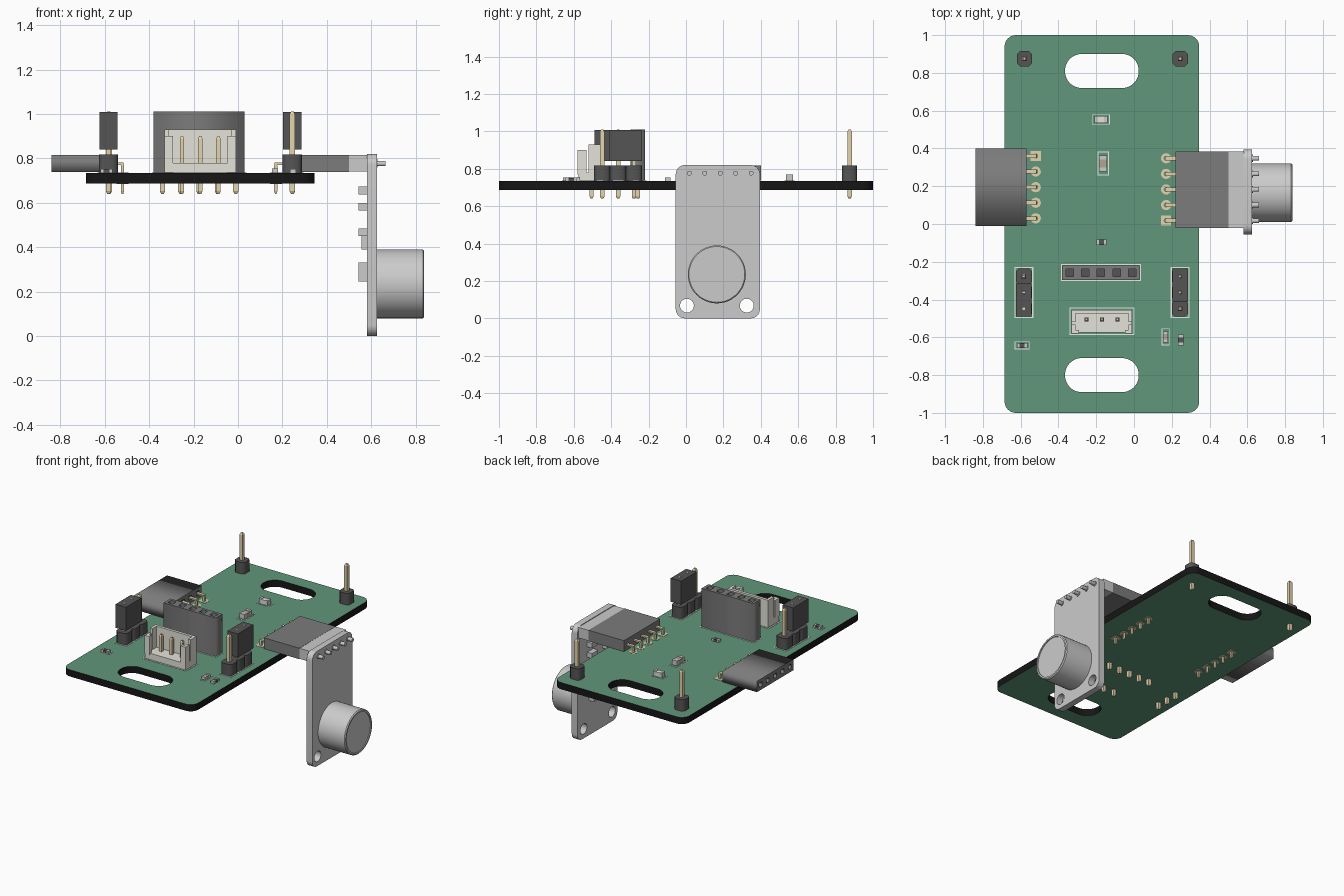
import bpy, bmesh, math
from mathutils import Matrix

if "Cube" in bpy.data.objects:
    bpy.data.objects.remove(bpy.data.objects["Cube"])

def mat(name, r, g, b):
    m = bpy.data.materials.new(name)
    m.diffuse_color = (r, g, b, 1)
    m.use_nodes = True
    m.node_tree.nodes["Principled BSDF"].inputs["Base Color"].default_value = m.diffuse_color
    return m

GREEN = mat("board_green", .12, .31, .20)
BLACK = mat("edge_black", .008, .008, .008)
DARK = mat("header_dark", .2, .2, .2)
JET = mat("jumper_dark", .09, .09, .09)
GOLD = mat("pin_gold", .78, .66, .42)
CREAM = mat("plug_cream", .78, .77, .70)
WHITE = mat("print_white", .8, .85, .8)
BROWN = mat("chip_brown", .45, .38, .30)
YZ = Matrix(((0, 0, 1, 0), (1, 0, 0, 0), (0, 1, 0, 0), (0, 0, 0, 1)))  # local x,y,z -> world y,z,x
BT = .735   # board top
BB = .687   # board bottom

def add(name, bm, m=None):
    me = bpy.data.meshes.new(name)
    bmesh.ops.recalc_face_normals(bm, faces=bm.faces)
    bm.to_mesh(me)
    bm.free()
    ob = bpy.data.objects.new(name, me)
    bpy.context.collection.objects.link(ob)
    if m:
        me.materials.append(m)
    return ob

def box(name, x0, x1, y0, y1, z0, z1, m=None):
    bm = bmesh.new()
    bmesh.ops.create_cube(bm, size=1, matrix=Matrix.Translation(((x0+x1)/2, (y0+y1)/2, (z0+z1)/2))
                          @ Matrix.Diagonal((x1-x0, y1-y0, z1-z0, 1)))
    return add(name, bm, m)

def rr(cx, cy, w, h, r=0, seg=8):
    """Rounded rectangle outline; seg=1 gives chamfered corners."""
    if r == 0:
        return [(cx+w/2*a, cy+h/2*b) for a, b in ((1, 1), (-1, 1), (-1, -1), (1, -1))]
    pts = []
    for q, (a, b) in enumerate(((1, 1), (-1, 1), (-1, -1), (1, -1))):
        for i in range(seg+1):
            t = math.pi/2*(q+i/seg)
            pts.append((cx+a*(w/2-r)+r*math.cos(t), cy+b*(h/2-r)+r*math.sin(t)))
    return pts

def plate(name, loops, w0, w1, m=None, M=None):
    """Outline with holes, filled and extruded from w0 to w1."""
    cu = bpy.data.curves.new(name, 'CURVE')
    cu.dimensions, cu.fill_mode, cu.extrude = '2D', 'BOTH', (w1-w0)/2
    for pts in loops:
        s = cu.splines.new('POLY')
        s.points.add(len(pts)-1)
        for p, (x, y) in zip(s.points, pts):
            p.co = (x, y, 0, 1)
        s.use_cyclic_u = True
    tmp = bpy.data.objects.new(name, cu)
    me = bpy.data.meshes.new_from_object(tmp)
    bpy.data.objects.remove(tmp)
    bm = bmesh.new()
    bm.from_mesh(me)
    bmesh.ops.remove_doubles(bm, verts=bm.verts, dist=1e-5)
    bmesh.ops.transform(bm, verts=bm.verts, matrix=(M or Matrix()) @ Matrix.Translation((0, 0, (w0+w1)/2)))
    return add(name, bm, m)

def pin(name, x, y, z0, z1, w=.024, M=None):
    """Square pin with tapered tips."""
    bm = bmesh.new()
    rings = []
    for z, s in ((z0, .5), (z0+.012, 1), (z1-.012, 1), (z1, .5)):
        rings.append([bm.verts.new((px, py, z)) for px, py in rr(x, y, w*s, w*s)])
    for a, b in zip(rings, rings[1:]):
        for i in range(4):
            bm.faces.new((a[i], a[(i+1) % 4], b[(i+1) % 4], b[i]))
    bm.faces.new(rings[0])
    bm.faces.new(rings[-1])
    bm.transform(M or Matrix())
    return add(name, bm, GOLD)

def outline(name, x, y, w, h, t=.006):
    plate(name, [rr(x, y, w, h), rr(x, y, w-2*t, h-2*t)], BT, BT+.002, WHITE)

# circuit board with two mounting slots, green faces and black edges
board = plate("board", [rr(-.17, 0, 1.03, 2, .06)] + [rr(-.17, y, .39, .18, .088, 12) for y in (.81, -.80)], BB, BT, GREEN)
board.data.materials.append(BLACK)
for f in board.data.polygons:
    f.material_index = 0 if abs(f.normal.z) > .9 else 1

# left and right five-way side sockets with bent pins
PITCH = .0825
left = [.03+PITCH*i for i in range(5)]
right = [.018+PITCH*i for i in range(5)]
plate("left_socket", [rr(.195, .777, .41, .078)] + [rr(y, .777, .03, .03) for y in left], -.84, -.57, DARK, YZ)
box("left_socket_floor", -.70, -.58, 0, .39, .75, .80, JET)
box("right_socket", .22, .50, -.022, .385, .738, .816, DARK)
for side, ys, px, ex, first in (("left", left, -.52, -.57, 4), ("right", right, .17, .22, 0)):
    for i, y in enumerate(ys):
        pin(side+"_leg", px, y, .64, .779, .014)
        box(side+"_bent_pin", min(px, ex)-.005, max(px, ex)+.005, y-.011, y+.011, .771, .781, GOLD)
        r = 0 if i == first else .027
        for z in (BT, BB-.002):
            plate(side+"_pad", [rr(px, y, .054, .054, r, 5), rr(px, y, .026, .026, .0125, 4)], z, z+.002, GOLD)

# upright five-way socket
xs = [-.34+PITCH*i for i in range(5)]
plate("upright_socket", [rr(-.175, -.257, .41, .077)] + [rr(x, -.257, .04, .04) for x in xs], BT, 1.01, DARK)
box("upright_socket_floor", -.37, .02, -.285, -.23, .75, .95, JET)
for x in xs:
    pin("upright_socket_leg", x, -.257, .64, .74)
outline("upright_socket_outline", -.175, -.257, .425, .092)

# jumper headers and single corner pins
def header(name, x, ys, w=.086):
    for y in ys:
        plate(name+"_base", [rr(x, y, w, w, .016, 1)], BT, .817, JET)
        pin(name+"_pin", x, y, .64, 1.01)
rows = (-.278, -.363, -.448)
for name, x, cy in (("left_jumper", -.583, -.402), ("right_jumper", .244, -.322)):
    header(name, x, rows)
    box(name+"_cap", x-.041, x+.041, cy-.087, cy+.087, .84, 1.008, JET)
    outline(name+"_outline", x, -.363, .1, .27)
for name, x in (("left_corner", -.58), ("right_corner", .245)):
    header(name, x, (.875,), .08)

# cream three-way plug: floor, tall back, notched front and split sides
box("plug_floor", -.33, -.01, -.575, -.455, BT, .78, CREAM)
box("plug_back", -.33, -.01, -.475, -.455, .78, .93, CREAM)
for s in (-1, 1):
    a, b = sorted((-.17+s*.16, -.17+s*.14))
    box("plug_side_back", a, b, -.52, -.475, .78, .93, CREAM)
    box("plug_side_front", a, b, -.56, -.532, .78, .90, CREAM)
    a, b = sorted((-.17+s*.16, -.17+s*.122))
    box("plug_front_post", a, b, -.58, -.56, .77, .90, CREAM)
for x in (-.252, -.17, -.088):
    pin("plug_pin", x, -.505, .64, .90, .02)
outline("plug_outline", -.17, -.515, .345, .145)

# small surface parts: body with a metal cap at each end
def chip(name, x, y, l, w, h, along_x, m):
    for o, ln, hh, mm in ((0, l*.5, h*.9, m), (-l*.37, l*.26, h, None), (l*.37, l*.26, h, None)):
        dx, dy, cx, cy = (ln, w, x+o, y) if along_x else (w, ln, x, y+o)
        box(name, cx-dx/2, cx+dx/2, cy-dy/2, cy+dy/2, BT, BT+hh, mm)
chip("top_chip", -.175, .553, .07, .036, .035, True, CREAM)
chip("middle_chip", -.163, .32, .085, .042, .035, False, BROWN)
chip("centre_chip", -.172, -.097, .055, .028, .017, True, JET)
chip("left_chip", -.592, -.643, .055, .028, .017, True, JET)
chip("right_chip_a", .167, -.598, .06, .028, .02, False, BROWN)
chip("right_chip_b", .248, -.614, .06, .028, .017, False, JET)
for n, x, y, w, h in (("top", -.175, .553, .095, .055), ("middle", -.163, .32, .06, .125), ("left", -.592, -.643, .08, .042),
                      ("right", .167, -.598, .042, .09)):
    outline(n+"_chip_outline", x, y, w, h, .004)

# hanging sensor module: plate, pin header, round can and small parts behind it
plate("module_plate", [rr(.17, .41, .45, .82, .05)] + [rr(y, .068, .074, .074, .037) for y in (.005, .325)]
      + [], .58, .625, None, YZ)
box("module_header", .50, .582, -.02, .385, .74, .815)
for y in right:
    plate("module_pin", [rr(y, .777, .024, .024, .006, 1)], .62, .663, None, YZ)
    plate("module_pad", [rr(y, .777, .038, .038, .019, 5)], .578, .629, None, YZ)
bm = bmesh.new()
N = 48
rings = []
for x, r in ((.624, .155), (.832, .155), (.838, .149), (.838, .138), (.832, .138)):
    rings.append([bm.verts.new((x, .165+r*math.cos(2*math.pi*i/N), .235+r*math.sin(2*math.pi*i/N))) for i in range(N)])
for a, b in zip(rings, rings[1:]):
    for i in range(N):
        bm.faces.new((a[i], a[(i+1) % N], b[(i+1) % N], b[i]))
bm.faces.new(rings[0])
bm.faces.new(rings[-1])
can = add("sensor_can", bm)
for p in can.data.polygons:
    p.use_smooth = len(p.vertices) == 4
bpy.context.view_layer.objects.active = can
can.select_set(True)
bpy.ops.object.shade_smooth_by_angle(angle=math.radians(30))
for y, z, w, h, d in ((.08, .655, .07, .035, .04), (.25, .655, .07, .035, .04), (.08, .582, .07, .035, .04), (.25, .582, .07, .035, .04),
                      (.06, .467, .07, .035, .04), (.28, .467, .07, .035, .04), (.17, .42, .12, .06, .025),
                      (.10, .288, .045, .085, .04), (.24, .288, .045, .085, .04)):
    box("module_part", .582-d, .582, y-w/2, y+w/2, z-h/2, z+h/2)
